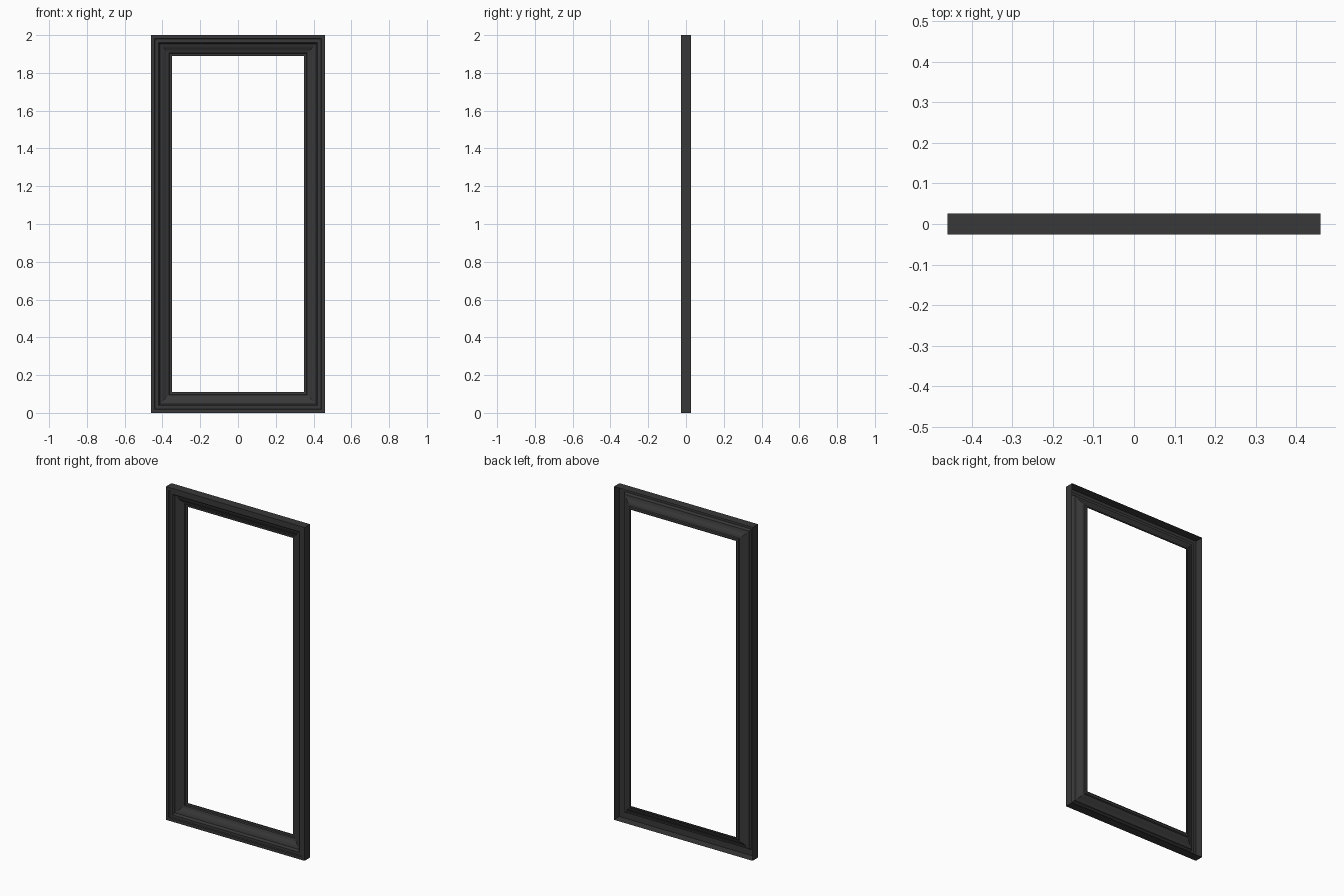
import bpy, bmesh

if "Cube" in bpy.data.objects:
    bpy.data.objects.remove(bpy.data.objects["Cube"])

W, H = 0.46, 2.0  # half width, full height

# Moulding section: (distance in from outer edge, depth y)
profile = [(0, 0.026), (0, -0.026), (0.018, -0.026), (0.021, -0.020),
           (0.038, -0.020), (0.043, -0.016), (0.046, -0.006), (0.055, -0.004),
           (0.065, 0.000), (0.080, 0.009), (0.094, 0.014),
           (0.098, 0.020), (0.110, 0.021), (0.110, 0.026)]

# Sweep the section round the rectangle with mitred corners
bm = bmesh.new()
rings = []
for d, y in profile:
    rings.append([bm.verts.new(p) for p in (
        (-W + d, y, d), (W - d, y, d), (W - d, y, H - d), (-W + d, y, H - d))])
for a, b in zip(rings, rings[1:]):
    for i in range(4):
        j = (i + 1) % 4
        bm.faces.new((a[i], a[j], b[j], b[i]))

mesh = bpy.data.meshes.new("moulded_frame")
bm.to_mesh(mesh)
bm.free()
frame = bpy.data.objects.new("moulded_frame", mesh)
bpy.context.collection.objects.link(frame)

# Dark charcoal paint
paint = bpy.data.materials.new("charcoal_paint")
paint.diffuse_color = (0.04, 0.04, 0.04, 1)
paint.use_nodes = True
paint.node_tree.nodes["Principled BSDF"].inputs["Base Color"].default_value = paint.diffuse_color
mesh.materials.append(paint)
